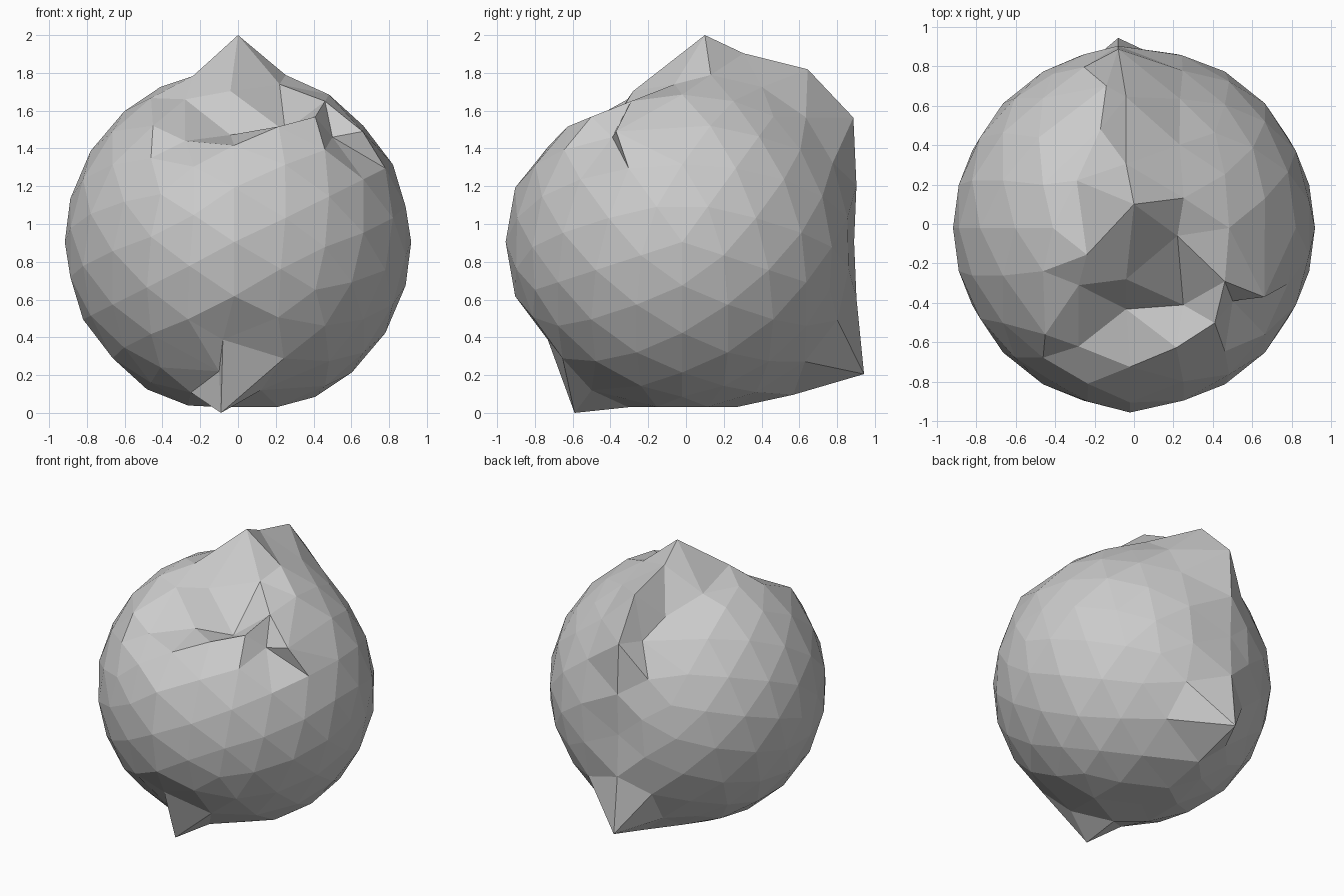
import bpy, bmesh, math
from mathutils import Matrix, Vector

cube = bpy.data.objects.get("Cube")
if cube:
    bpy.data.objects.remove(cube, do_unlink=True)

CENTRE = Vector((0, -0.02, 0.905))
BASE_RADIUS = 0.917
SEAM_WIDTH = 0.2

# Radius of the seam running around the ball: front, over the top, down the back
SEAM = [0.935, 0.93, 0.87, 0.7, 0.84, 1.0, 1.05, 1.13, 1.12, 0.97,
        0.91, 0.97, 1.19, 1.0, 0.92, 0.87, 0.92, 1.0, 0.88, 0.93]

# Points where the skin is dented or pinched
FOLDS = [
    (0.0, 0.1, 2.0), (-0.09, -0.59, 0.0), (-0.1, -0.62, 0.22),       # peak and tail
    (0.25, -0.41, 1.49), (0.5, -0.39, 1.46), (0.66, -0.37, 1.49),    # front crease
    (-0.28, -0.62, 1.44), (-0.45, -0.56, 1.52),                      # front lip
    (0.22, -0.06, 1.74), (-0.28, -0.31, 1.66), (-0.29, 0.22, 1.73),  # sloping top
    (-0.17, 0.48, 1.63), (-0.14, 0.7, 1.53),                         # notch by the peak
    (0.12, -0.5, 0.12),                                              # lower pinch
]


def seam_radius(y, z):
    """Read the seam profile at the angle of this point."""
    step = math.atan2(z, -y) / math.tau * len(SEAM) % len(SEAM)
    i = int(step)
    t = step - i
    return SEAM[i % len(SEAM)] * (1 - t) + SEAM[(i + 1) % len(SEAM)] * t


def seam_shift(d):
    """The seam lies right of centre, less so on the front belly and top."""
    if d.y < -0.7 and d.z > -0.4:
        return 0.02
    return 0.04 if d.z > 0.65 else 0.08


# Faceted ball with a clean ring of edges in the seam plane
bm = bmesh.new()
bmesh.ops.create_icosphere(bm, subdivisions=3, radius=1,
                           matrix=Matrix.Rotation(math.pi / 2, 4, "Y"))
for v in bm.verts:
    d = v.co.normalized()
    w = math.exp(-(d.x / SEAM_WIDTH) ** 2)
    r = BASE_RADIUS * (1 - w) + seam_radius(d.y, d.z) * w
    v.co = CENTRE + d * r - Vector((seam_shift(d) * w, 0, 0))

# Pull the closest free point of the skin to each fold
free = set(bm.verts)
for fold in map(Vector, FOLDS):
    v = min(free, key=lambda p: (p.co - fold).length)
    v.co = fold
    free.remove(v)
bmesh.ops.recalc_face_normals(bm, faces=bm.faces)

mesh = bpy.data.meshes.new("crumpled_ball")
bm.to_mesh(mesh)
bm.free()
ball = bpy.data.objects.new("crumpled_ball", mesh)
bpy.context.collection.objects.link(ball)

# Plain grey skin
grey = bpy.data.materials.new("light_grey")
grey.use_nodes = True
colour = (0.6, 0.6, 0.6, 1)
grey.diffuse_color = colour
grey.node_tree.nodes["Principled BSDF"].inputs["Base Color"].default_value = colour
mesh.materials.append(grey)
